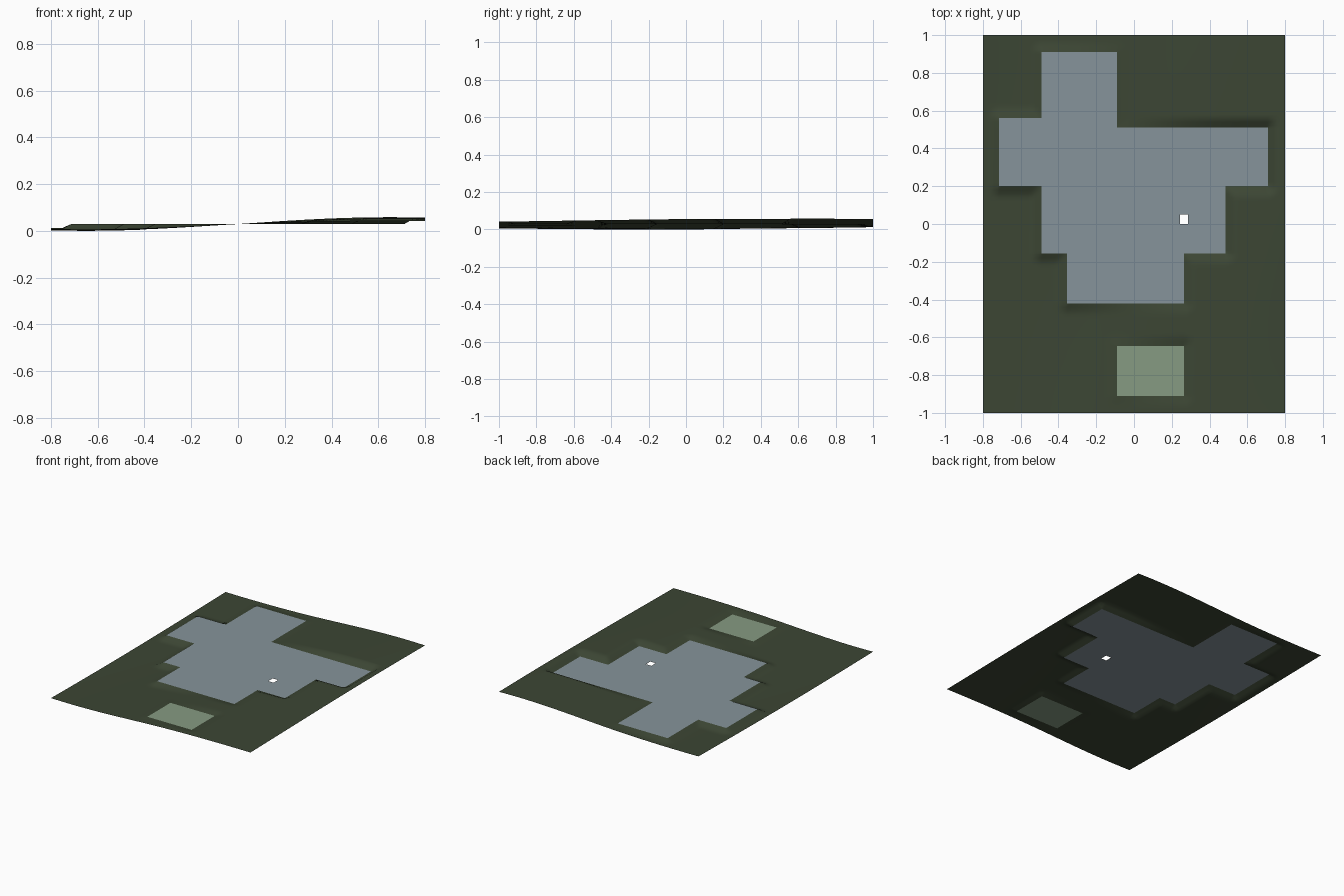
import bpy, bmesh, math

if "Cube" in bpy.data.objects:
    bpy.data.objects.remove(bpy.data.objects["Cube"])

LEVEL = 0.03      # height of the graded areas
APRON = 0.05      # width of the slope around them

# Rectangles as x0, x1, y0, y1
PAD = [(-0.49, -0.09, 0.2, 0.91), (-0.715, -0.09, 0.2, 0.56),
       (-0.09, 0.71, 0.2, 0.51), (-0.49, 0.485, -0.155, 0.2),
       (-0.355, 0.265, -0.42, -0.155)]
LAWN = [(-0.09, 0.265, -0.91, -0.645)]
HOLE = [(0.243, 0.286, 0.0, 0.05)]


def material(name, rgb):
    m = bpy.data.materials.new(name)
    m.diffuse_color = (*rgb, 1)
    m.use_nodes = True
    m.node_tree.nodes["Principled BSDF"].inputs["Base Color"].default_value = m.diffuse_color
    return m


def distance(x, y, rects):
    return min(math.hypot(max(a - x, 0, x - b), max(c - y, 0, y - d))
               for a, b, c, d in rects)


def inside(x, y, rects):
    return any(a < x < b and c < y < d for a, b, c, d in rects)


def height(x, y):
    # Low ground on the left rolling up to the right, flattened near the pads
    s = math.sin(math.pi / 2 * x / 0.65)
    amp = 0.018 + 0.011 * math.cos(1.4 * (y - 0.15 - 0.35 * s))
    t = min(distance(x, y, PAD + LAWN) / APRON, 1)
    return LEVEL + (0.001 + s * amp) * t


def lines(half, step, extra):
    # Even grid lines plus exact rectangle borders, without near duplicates
    n = round(2 * half / step)
    even = [-half + i * 2 * half / n for i in range(n + 1)]
    extra = sorted(set(extra))
    return sorted(extra + [e for e in even
                           if all(abs(e - k) > 0.004 for k in extra)])


rects = PAD + LAWN + HOLE
xs = lines(0.8, 0.02, [v for r in rects for v in r[:2]])
ys = lines(1.0, 0.02, [v for r in rects for v in r[2:]])


def surface(name, mat, keep):
    bm = bmesh.new()
    verts = {}

    def vert(i, j):
        if (i, j) not in verts:
            verts[i, j] = bm.verts.new((xs[i], ys[j], height(xs[i], ys[j])))
        return verts[i, j]

    for i in range(len(xs) - 1):
        for j in range(len(ys) - 1):
            if keep((xs[i] + xs[i + 1]) / 2, (ys[j] + ys[j + 1]) / 2):
                bm.faces.new([vert(i, j), vert(i + 1, j),
                              vert(i + 1, j + 1), vert(i, j + 1)]).smooth = True
    me = bpy.data.meshes.new(name)
    bm.to_mesh(me)
    bm.free()
    me.materials.append(mat)
    ob = bpy.data.objects.new(name, me)
    bpy.context.collection.objects.link(ob)
    return ob


# Rolling ground, paved pad with a small opening, and the separate lawn
parts = [
    surface("ground", material("dark green", (0.045, 0.061, 0.034)),
            lambda x, y: not inside(x, y, PAD + LAWN)),
    surface("paved_pad", material("blue grey", (0.24, 0.295, 0.325)),
            lambda x, y: inside(x, y, PAD) and not inside(x, y, HOLE)),
    surface("lawn", material("pale green", (0.24, 0.325, 0.225)),
            lambda x, y: inside(x, y, LAWN)),
]

# Rest the lowest point on z = 0
low = min(v.co.z for p in parts for v in p.data.vertices)
for p in parts:
    for v in p.data.vertices:
        v.co.z -= low
